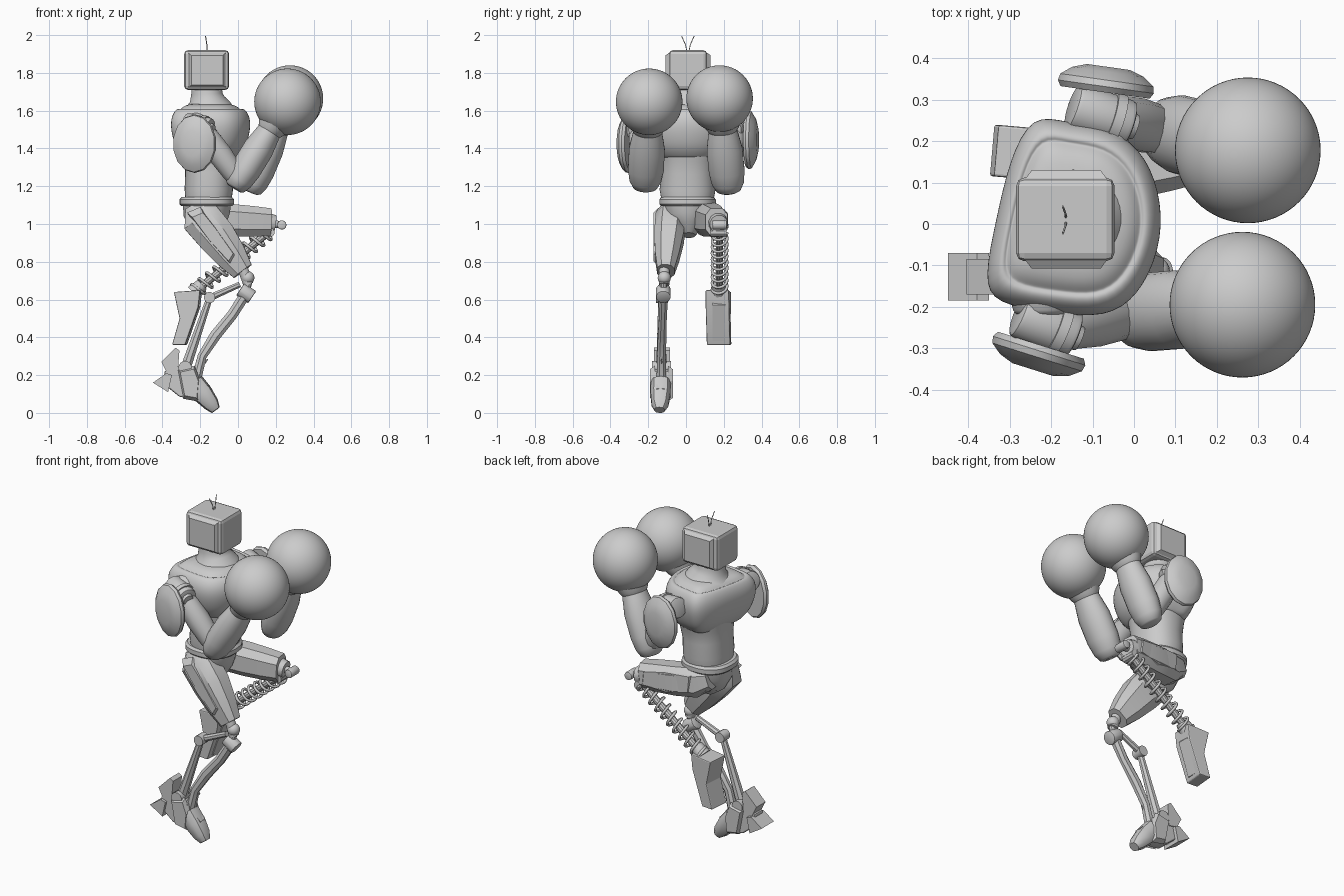
import bpy, bmesh, math
from mathutils import Vector, Matrix

cube = bpy.data.objects.get("Cube")
if cube:
    bpy.data.objects.remove(cube, do_unlink=True)

grey = bpy.data.materials.new("plain_grey")
grey.use_nodes = True
grey.diffuse_color = (0.6, 0.6, 0.6, 1)
grey.node_tree.nodes["Principled BSDF"].inputs["Base Color"].default_value = (0.6, 0.6, 0.6, 1)


def finish(name, bm, bevel=0.0, sharp=0.62):
    """Turn a bmesh into a named object, smooth except at sharp edges."""
    bmesh.ops.recalc_face_normals(bm, faces=bm.faces)
    if bevel:
        edges = [e for e in bm.edges if e.calc_face_angle(0) > 0.5]
        bmesh.ops.bevel(bm, geom=edges, offset=bevel, segments=2, profile=0.5, affect='EDGES')
    for f in bm.faces:
        f.smooth = True
    for e in bm.edges:
        e.smooth = e.calc_face_angle(0) < sharp
    mesh = bpy.data.meshes.new(name)
    bm.to_mesh(mesh)
    bm.free()
    mesh.materials.append(grey)
    ob = bpy.data.objects.new(name, mesh)
    bpy.context.collection.objects.link(ob)
    return ob


def skin(bm, rings):
    """Bridge rings of equal length and close both ends."""
    for r, q in zip(rings, rings[1:]):
        for k in range(len(r)):
            n = (k + 1) % len(r)
            bm.faces.new((r[k], r[n], q[n], q[k]))
    bm.faces.new(rings[0])
    bm.faces.new(rings[-1])


def limb(name, stations, sides=24, power=1.0, bevel=0.0):
    """Loft rings along stations (x, y, z, half width, half depth)."""
    bm = bmesh.new()
    pts = [Vector(s[:3]) for s in stations]
    rings = []
    for i, s in enumerate(stations):
        t = (pts[min(i + 1, len(pts) - 1)] - pts[max(i - 1, 0)]).normalized()
        ref = Vector((0, 1, 0)) if abs(t.y) < 0.9 else Vector((1, 0, 0))
        side = (ref - t * ref.dot(t)).normalized()
        up = t.cross(side)
        ring = []
        for k in range(sides):
            a = 2 * math.pi * (k + 0.5) / sides
            c, d = math.cos(a), math.sin(a)
            c = math.copysign(abs(c) ** power, c)
            d = math.copysign(abs(d) ** power, d)
            ring.append(bm.verts.new(pts[i] + side * c * s[3] + up * d * s[4]))
        rings.append(ring)
    skin(bm, rings)
    return finish(name, bm, bevel)


def rod(name, a, b, r, r2=None, sides=16, bevel=0.0):
    r2 = r if r2 is None else r2
    return limb(name, [(*a, r, r), (*b, r2, r2)], sides, bevel=bevel)


def prism(name, outline, y0, y1, taper=1.0, yaw=0.0, bevel=0.0):
    """Extrude an x-z outline from y0 to y1, scaling the far face."""
    bm = bmesh.new()
    cx = sum(p[0] for p in outline) / len(outline)
    cz = sum(p[1] for p in outline) / len(outline)
    near = [bm.verts.new((x, y0, z)) for x, z in outline]
    far = [bm.verts.new((cx + (x - cx) * taper, y1, cz + (z - cz) * taper)) for x, z in outline]
    skin(bm, [near, far])
    if yaw:
        bmesh.ops.rotate(bm, verts=bm.verts, cent=(cx, y0, cz), matrix=Matrix.Rotation(yaw, 3, 'Z'))
    return finish(name, bm, bevel, 0.3)


def shell(name, outline, centre, levels):
    """Stack scaled copies of an x-y outline at (height, scale) and subdivide."""
    bm = bmesh.new()
    c = Vector(centre)
    skin(bm, [[bm.verts.new((*(c + (Vector(p) - c) * s), z)) for p in outline] for z, s in levels])
    ob = finish(name, bm, sharp=3)
    ob.modifiers.new("round", 'SUBSURF').levels = 2
    ob.modifiers["round"].render_levels = 2
    return ob


def ball(name, centre, r, seg=48):
    bm = bmesh.new()
    bmesh.ops.create_uvsphere(bm, u_segments=seg, v_segments=seg // 2, radius=r)
    bmesh.ops.translate(bm, verts=bm.verts, vec=centre)
    return finish(name, bm)


def wire(name, pts, r):
    """Round wire along points, converted to a mesh."""
    cu = bpy.data.curves.new(name, 'CURVE')
    cu.dimensions = '3D'
    cu.bevel_depth, cu.bevel_resolution, cu.use_fill_caps = r, 1, True
    sp = cu.splines.new('POLY')
    sp.points.add(len(pts) - 1)
    for p, q in zip(sp.points, pts):
        p.co = (*q, 1)
    tmp = bpy.data.objects.new(name, cu)
    bpy.context.collection.objects.link(tmp)
    bpy.context.view_layer.update()
    mesh = bpy.data.meshes.new_from_object(tmp.evaluated_get(bpy.context.evaluated_depsgraph_get()))
    bpy.data.objects.remove(tmp)
    mesh.materials.clear()
    mesh.materials.append(grey)
    bpy.context.collection.objects.link(bpy.data.objects.new(name, mesh))


def box(x0, x1, z0, z1):
    return [(x0, z0), (x1, z0), (x1, z1), (x0, z1)]


# Head: rounded box with raised tapered panels on both sides, face and antennae
prism("head", box(-.285, -.047, 1.71, 1.92), -.09, .112, bevel=.02)
for tag, y, d in (("right", -.088, -.02), ("left", .11, .02)):
    prism(tag + "_head_panel", box(-.262, -.066, 1.722, 1.907), y, y + d, .85)
for s in (-1, 1):
    wire("antenna", [(-.165, .01 + s * .005, 1.91), (-.165, .01 + s * .013, 1.95),
                     (-.172, .01 + s * .033, 1.995)], .0025)

# Neck and torso
limb("neck", [(-.155, .013, 1.6, .14, .14), (-.157, .012, 1.635, .115, .115), (-.162, .011, 1.66, .093, .093),
              (-.165, .01, 1.69, .083, .083), (-.165, .01, 1.73, .08, .08)], 40)
shell("chest", [(-.245, .265), (-.16, .24), (-.05, .23), (.03, .16), (.065, .05), (.06, -.06), (.01, -.17),
                (-.07, -.225), (-.2, -.21), (-.335, -.19), (-.36, -.13), (-.33, .01), (-.3, .15)], (-.15, .02),
      [(1.34, .62), (1.36, .72), (1.4, .88), (1.46, .98), (1.52, 1.03), (1.57, 1.0), (1.605, .9),
       (1.61, .82), (1.6, .79), (1.615, .74), (1.64, .55)])
limb("waist", [(-.157, .008, 1.12, .137, .122), (-.155, .008, 1.18, .148, .128), (-.152, .01, 1.27, .142, .128),
               (-.148, .012, 1.34, .15, .138), (-.145, .015, 1.4, .165, .15)], 40, .9)
limb("belt", [(-.165, .008, 1.095, .14, .135), (-.165, .008, 1.105, .15, .145), (-.165, .008, 1.13, .15, .145),
              (-.165, .008, 1.143, .14, .133)], 40, .85)
limb("pelvis", [(-.165, .008, 1.11, .135, .13), (-.165, .008, 1.05, .125, .125), (-.155, .015, .99, .085, .1),
                (-.14, .015, .94, .035, .05)], 16)

# Arms: shoulder joint, upper arm, forearm with flared cuff, glove, domed shoulder shield
arms = (("right", -1, (-.28, -.215, 1.53), (-.145, -.272, 1.5), (.005, -.215, 1.23), (.262, -.195, 1.647),
         (-.225, -.293, 1.425), (-.3, -.954, .0)),
        ("left", 1, (-.15, .285, 1.53), (-.01, .238, 1.5), (.085, .222, 1.215), (.275, .178, 1.664),
         (-.07, .318, 1.445), (.14, .99, .0)))
for tag, s, back, front, elbow, hand, pad, out in arms:
    back, front, elbow, hand, pad, out = map(Vector, (back, front, elbow, hand, pad, out))
    axis = (front - back).normalized()
    rod(tag + "_shoulder_barrel", back, front, .06, .06, 24, .012)
    rod(tag + "_shoulder_band", front - axis * .055, front - axis * .03, .067, .067, 24)
    rod(tag + "_shoulder_cap", front, front + axis * .015, .034, .03, 12)
    mid = back.lerp(front, .45)
    rod(tag + "_shoulder_socket", (mid.x, s * .15, 1.51), (mid.x, s * .22, 1.51), .09, .07, 24, .012)
    top = back.lerp(front, .6)
    limb(tag + "_upper_arm", [(*top.lerp(elbow, t), r, r) for t, r in
                              ((0, .05), (.2, .062), (.5, .066), (.8, .06), (1, .05))], 12)
    limb(tag + "_forearm", [(*elbow.lerp(hand, t), r * 1.06, r * .9) for t, r in
                            ((-.1, .045), (-.08, .062), (0, .08), (.14, .09), (.4, .09), (.55, .078),
                             (.62, .072), (.66, .084), (.76, .1))], 24)
    ball(tag + "_glove", hand, .176, 64)
    limb(tag + "_shoulder_shield", [(*(pad + out * d), .12 * k, .155 * k) for d, k in
                                    ((0, .93), (.014, 1), (.03, .97), (.05, .75), (.062, .45))], 14)

# Standing leg: armoured thigh, knee, twin struts
limb("right_thigh", [(-.225, -.07, 1.1, .05, .06), (-.195, -.08, 1.03, .085, .11), (-.11, -.09, .93, .083, .107),
                     (-.035, -.1, .83, .068, .088), (.025, -.107, .75, .048, .062)], 8, .75)
prism("right_thigh_plate", [(-.27, 1.06), (-.2, 1.09), (-.12, .99), (.0, .82), (-.03, .77), (-.15, .9)],
      -.14, -.172, .8)
rod("right_hip_joint", (-.18, -.02, 1.03), (-.18, -.13, 1.03), .07, .06, 16)
rod("right_knee_pin", (.02, -.115, .78), (.055, -.115, .68), .028)
ball("right_knee_ball", (.052, -.115, .715), .035, 20)
rod("right_knee_block", (.012, -.12, .655), (.075, -.12, .612), .04, .04, 12, .006)
rod("right_knee_post", (.055, -.118, .69), (.04, -.12, .635), .02, .02, 10)
limb("right_front_strut", [(.05, -.12, .645, .03, .03), (-.03, -.122, .52, .022, .03), (-.12, -.126, .41, .025, .032),
                           (-.19, -.13, .3, .024, .026), (-.22, -.13, .18, .028, .028)], 8)
rod("right_rear_strut", (-.15, -.13, .61), (-.28, -.13, .23), .018, .03, 8)
rod("right_link", (-.16, -.125, .605), (.01, -.12, .68), .02, .016, 8)
rod("right_link_pin", (-.15, -.16, .61), (-.15, -.1, .61), .03, .03, 12)

# Standing foot
prism("foot_body", [(-.39, .22), (-.3, .25), (-.215, .22), (-.195, .07), (-.31, .085), (-.39, .15)],
      -.17, -.09, bevel=.008)
for tag, y0, y1 in (("outer", -.165, -.19), ("inner", -.095, -.07)):
    prism("foot_guard_" + tag, [(-.32, .23), (-.23, .25), (-.2, .17), (-.21, .06), (-.29, .075)], y0, y1, .8)
limb("foot_toe", [(-.235, -.133, .155, .055, .06), (-.185, -.135, .1, .055, .055),
                  (-.14, -.138, .045, .046, .042), (-.118, -.14, .015, .028, .026)], 10, .8)
prism("foot_toe_cap", [(-.2, .19), (-.14, .13), (-.15, .1), (-.21, .14)], -.155, -.115)
prism("heel_plate", [(-.405, .27), (-.33, .345), (-.31, .33), (-.32, .2), (-.375, .21)], -.17, -.085)
prism("heel_spur", [(-.45, .16), (-.38, .21), (-.35, .2), (-.37, .11)], -.185, -.07)
rod("ankle_axle", (-.28, -.18, .24), (-.28, -.08, .24), .035, .035, 12)
rod("ankle_spike", (-.215, -.13, .22), (-.16, -.13, .285), .012, .003, 6)

# Raised leg: boxy thigh, side plate, knee fittings
limb("left_thigh", [(-.23, .09, 1.06, .06, .06), (-.15, .105, 1.03, .075, .09), (-.03, .13, 1.02, .078, .09),
                    (.08, .148, 1.014, .072, .085), (.17, .162, 1.01, .062, .077)], 8, .7)
prism("left_thigh_plate", [(-.17, 1.09), (.0, 1.085), (.15, 1.06), (.16, .97), (-.0, .95), (-.16, .98)],
      .175, .205, .85, math.radians(8))
rod("left_hip_joint", (-.17, .03, 1.03), (-.17, .14, 1.03), .075, .065, 16)
rod("left_knee_collar", (.16, .17, 1.005), (.195, .174, 1.0), .055, .048, 12)
rod("left_knee_pin", (.19, .174, 1.0), (.235, .178, .995), .02)
rod("left_knee_axle", (.232, .14, .995), (.232, .216, .995), .025, .025, 12, .005)
rod("left_knee_bracket", (.17, .13, .955), (.17, .215, .955), .024, .024, 10)

# Coiled shin and the hanging foot
a, b = Vector((.16, .178, .955)), Vector((-.23, .178, .64))
side = Vector((0, 1, 0))
up = (b - a).normalized().cross(side)
turns, steps = 10, 160
coil = [a.lerp(b, k / steps) + (side * math.cos(w) + up * math.sin(w)) * .04
        for k, w in ((k, 2 * math.pi * turns * k / steps) for k in range(steps + 1))]
wire("left_shin_spring", coil, .008)
rod("left_shin_core", a, b, .02, .02, 10)
prism("left_foot", [(-.34, .64), (-.2, .65), (-.21, .56), (-.28, .36), (-.35, .36), (-.31, .5)],
      .11, .235, yaw=math.radians(-5), bevel=.006)
prism("left_foot_panel", [(-.21, .59), (-.198, .57), (-.265, .38), (-.28, .38)], .14, .21)
rod("left_foot_collar", (-.19, .175, .68), (-.235, .175, .635), .035, .045, 12)
